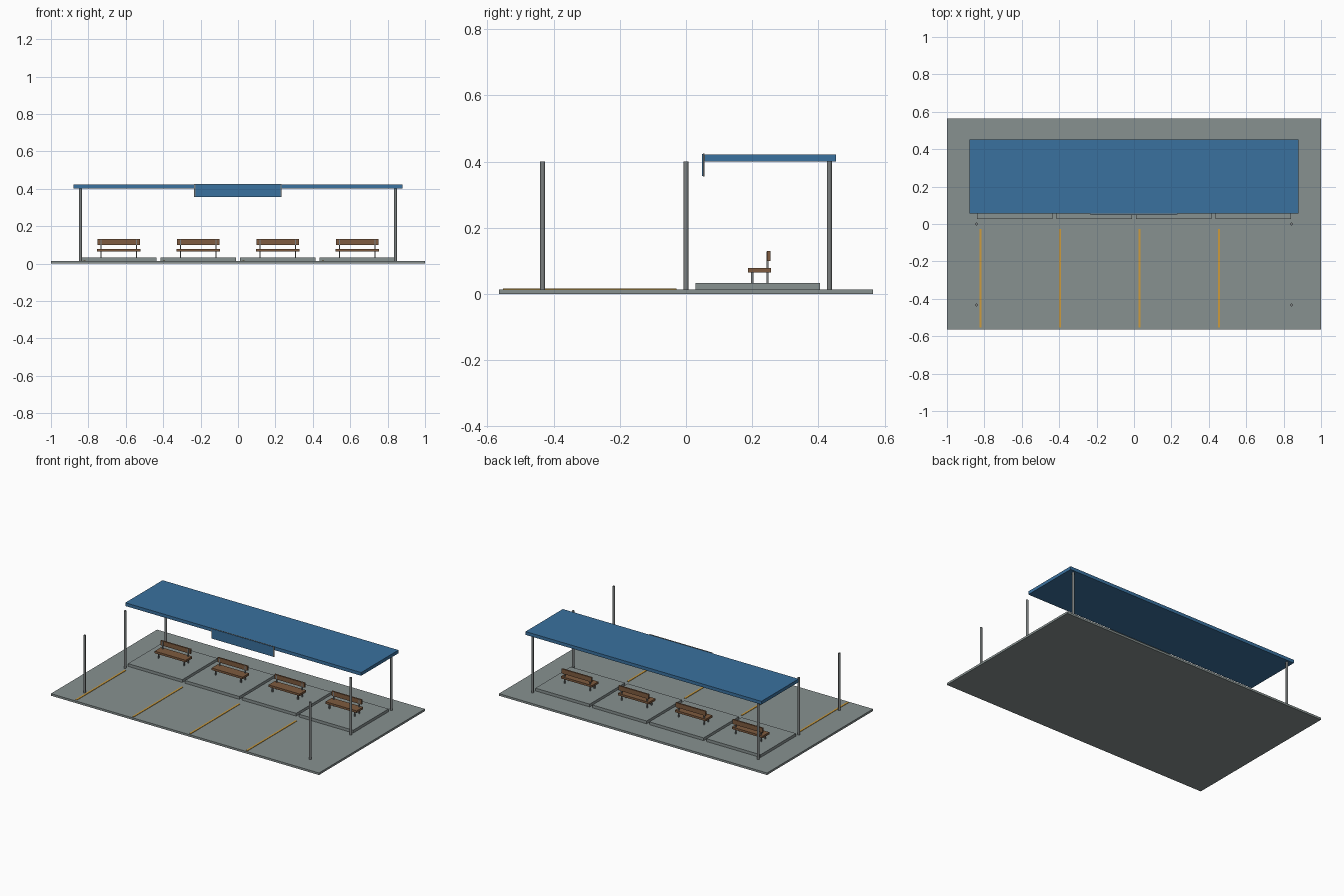
import bpy
import math

cube = bpy.data.objects.get("Cube")
if cube:
    bpy.data.objects.remove(cube, do_unlink=True)


def material(name, color):
    mat = bpy.data.materials.new(name)
    mat.use_nodes = True
    mat.diffuse_color = (*color, 1)
    mat.node_tree.nodes["Principled BSDF"].inputs["Base Color"].default_value = (*color, 1)
    return mat


concrete = material("concrete grey", (0.242, 0.283, 0.28))
steel = material("steel grey", (0.2, 0.215, 0.215))
blue = material("roof blue", (0.042, 0.165, 0.345))
wood = material("bench brown", (0.21, 0.105, 0.05))
yellow = material("line yellow", (0.61, 0.33, 0.045))


def box(name, x, y, z, mat):
    """Box from (low, high) ranges on each axis."""
    ranges = (x, y, z)
    bpy.ops.mesh.primitive_cube_add(size=1, location=[sum(r) / 2 for r in ranges])
    obj = bpy.context.object
    obj.name = name
    obj.scale = [r[1] - r[0] for r in ranges]
    bpy.ops.object.transform_apply(location=False, rotation=False, scale=True)
    obj.data.materials.append(mat)
    return obj


def post(name, x, y, low, high, radius):
    bpy.ops.mesh.primitive_cylinder_add(vertices=16, radius=radius, depth=high - low,
                                        location=(x, y, (low + high) / 2))
    obj = bpy.context.object
    obj.name = name
    obj.data.materials.append(steel)
    bpy.ops.object.shade_smooth_by_angle(angle=math.radians(35))


def span(center, width):
    return (center - width / 2, center + width / 2)


GROUND, DECK, EAVES = 0.014, 0.033, 0.4
PITCH = 0.425

# Ground slab
box("ground_slab", (-1, 1), (-0.565, 0.565), (0, GROUND), concrete)

# Four bays, each with a platform, a bench and a painted line
for i in range(4):
    cx = (i - 1.5) * PITCH
    box("platform", span(cx, 0.405), (0.028, 0.405), (GROUND, DECK), concrete)
    box("parking_line", span(cx - 0.183, 0.012), (-0.553, -0.028), (GROUND, GROUND + 0.003), yellow)

    box("bench_seat", span(cx, 0.232), (0.188, 0.257), (0.065, 0.079), wood)
    box("bench_back", span(cx, 0.225), (0.245, 0.255), (0.099, 0.13), wood)
    for side in (-1, 1):
        lx = cx + side * 0.095
        box("bench_front_leg", span(lx, 0.007), span(0.2, 0.007), (DECK, 0.066), steel)
        box("bench_rear_leg", span(lx, 0.007), span(0.246, 0.007), (DECK, 0.128), steel)

# Posts in three rows
for x in (-0.842, 0.842):
    for y in (-0.433, 0, 0.433):
        post("post", x, y, GROUND, EAVES, 0.0078)

# Flat roof and hanging sign panel
box("roof", (-0.88, 0.88), (0.056, 0.453), (EAVES, 0.422), blue)
box("sign_backing", (-0.235, 0.233), (0.052, 0.056), (0.355, 0.425), steel)
box("sign_face", (-0.228, 0.226), (0.049, 0.052), (0.357, 0.423), blue)
